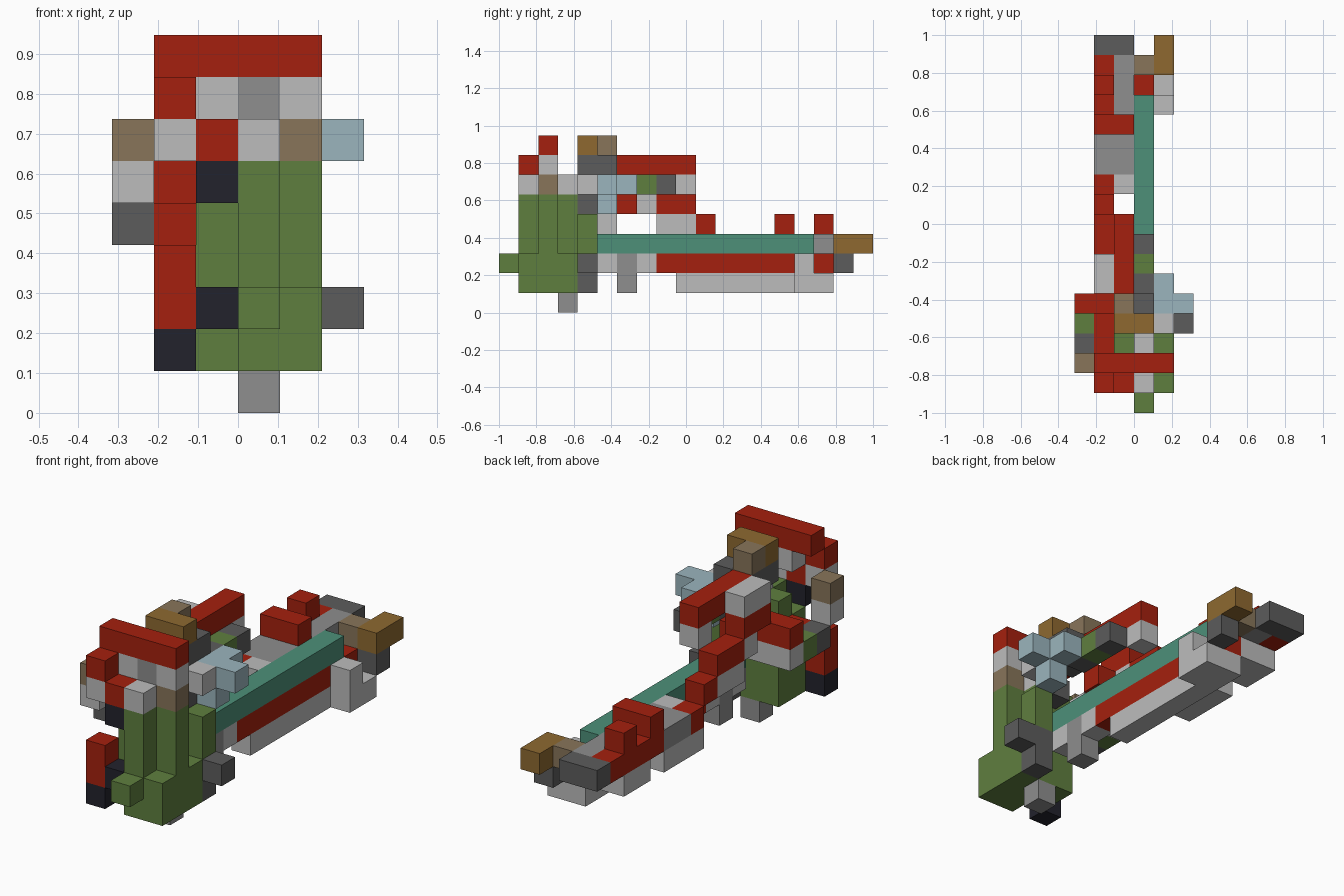
import bpy
from mathutils import Vector

if "Cube" in bpy.data.objects:
    bpy.data.objects.remove(bpy.data.objects["Cube"], do_unlink=True)

UNIT = 2 / 19
ORIGIN = Vector((-3, -9.5, 0))


def material(name, hex_code):
    """Flat material from a display colour, converted to linear."""
    rgb = [int(hex_code[i:i + 2], 16) / 255 for i in (0, 2, 4)]
    colour = [c / 12.92 if c < 0.04 else ((c + 0.055) / 1.055) ** 2.4 for c in rgb] + [1]
    mat = bpy.data.materials.new(name)
    mat.use_nodes = True
    mat.diffuse_color = colour
    mat.node_tree.nodes["Principled BSDF"].inputs["Base Color"].default_value = colour
    return mat


red = material("red", "A5200E")
light = material("light grey", "BCBCBC")
grey = material("mid grey", "8E8E8E")
dark = material("dark grey", "5C5C5C")
green = material("olive green", "5F7F3F")
brown = material("brown", "8E6930")
tan = material("tan", "88755A")
blue = material("pale blue", "9BB5BD")
teal = material("teal", "4D9079")
navy = material("navy", "22222C")


def box(name, mat, at, size=(1, 1, 1)):
    """Block on the unit grid, given its low corner and its size."""
    bpy.ops.mesh.primitive_cube_add(size=1)
    obj = bpy.context.object
    obj.name = name
    low, span = Vector(at), Vector(size)
    for v in obj.data.vertices:
        v.co = (ORIGIN + low + span * 0.5 + v.co * span) * UNIT
    obj.data.materials.append(mat)


# Green front body
box("front_nub", green, at=(3, 0, 2))
box("body_core", green, at=(3, 1, 1), size=(1, 3, 5))
box("left_column", green, at=(4, 2, 1), size=(1, 1, 5))
box("left_front_step", green, at=(4, 1, 1), size=(1, 1, 2))
box("left_back_step", green, at=(4, 3, 1), size=(1, 1, 2))
box("left_back_column", green, at=(4, 4, 3), size=(1, 1, 2))
box("right_column", green, at=(2, 2, 1), size=(1, 2, 4))
box("right_column_top", green, at=(2, 3, 5))
box("body_foot", grey, at=(3, 3, 0))

# Front right corner
box("corner_foot", navy, at=(1, 1, 1))
box("corner_post", red, at=(1, 1, 2), size=(1, 1, 2))
box("lower_joint", navy, at=(2, 1, 2))
box("upper_joint", navy, at=(2, 1, 5))
box("upper_joint_cap", red, at=(2, 1, 6))
box("corner_block", light, at=(1, 1, 6))
box("corner_cap", red, at=(1, 1, 7))

# Front top bar and its supports
box("front_top_bar", red, at=(1, 2, 8), size=(4, 1, 1))
box("bar_support_right", light, at=(2, 2, 7))
box("bar_support_middle", grey, at=(3, 2, 7))
box("bar_support_left", light, at=(4, 2, 7))
box("left_column_cap", tan, at=(4, 2, 6))
box("core_front_cap", light, at=(3, 1, 6))
box("core_back_cap", light, at=(3, 3, 6))

# Right side chain
box("chain_top", tan, at=(0, 2, 6))
box("chain_middle", light, at=(0, 2, 5))
box("chain_bottom", dark, at=(0, 3, 4))
box("chain_green_link", green, at=(0, 4, 4))
box("chain_red_link", red, at=(0, 5, 5))
box("chain_red_rail", red, at=(1, 3, 4), size=(1, 2, 1))
box("chain_red_end", red, at=(1, 5, 5))
box("chain_base", light, at=(0, 5, 4), size=(3, 1, 1))

# Brown crown and dark core
box("crown", brown, at=(2, 4, 8), size=(2, 1, 1))
box("crown_back", tan, at=(2, 5, 8))
box("crown_base", dark, at=(2, 4, 7), size=(2, 2, 1))
box("crown_post", dark, at=(3, 4, 5))
box("crown_side", light, at=(4, 4, 6))

# Pale blue cluster
box("blue_bar", blue, at=(4, 5, 6), size=(2, 1, 1))
box("blue_lower", blue, at=(4, 5, 5))
box("blue_back", blue, at=(4, 6, 6))

# Upper rear ridge
box("ridge_bar", red, at=(2, 6, 7), size=(1, 4, 1))
box("ridge_side", light, at=(1, 6, 7), size=(1, 2, 1))
box("ridge_side_lower", red, at=(1, 6, 6), size=(1, 2, 1))
box("ridge_dark_front", dark, at=(3, 6, 6))
box("ridge_green", green, at=(3, 7, 6))
box("ridge_dark_back", dark, at=(3, 8, 6))
box("ridge_end", light, at=(2, 9, 6))
box("ridge_red_prop", red, at=(2, 6, 5))
box("ridge_grey_prop", light, at=(1, 7, 5))
box("stair_top", red, at=(1, 8, 5), size=(1, 2, 1))
box("stair_support", light, at=(1, 8, 4), size=(1, 2, 1))
box("stair_middle", red, at=(1, 10, 4))
box("stair_bottom", red, at=(1, 11, 3))

# Underside blocks
box("left_peg", dark, at=(4, 4, 2), size=(2, 1, 1))
box("left_peg_base", dark, at=(4, 4, 1))
box("belly_front", light, at=(3, 5, 2))
box("belly_middle", grey, at=(3, 6, 1), size=(1, 1, 2))
box("belly_back", light, at=(3, 7, 2))

# Long beam
box("beam", teal, at=(3, 5, 3), size=(1, 11, 1))
box("beam_stripe", red, at=(3, 8, 2), size=(1, 7, 1))
box("beam_base", light, at=(3, 9, 1), size=(1, 6, 1))

# Rear deck beside the beam
box("deck_front", light, at=(2, 11, 3))
box("deck", grey, at=(1, 12, 3), size=(2, 2, 1))
box("deck_base", light, at=(1, 11, 2), size=(1, 3, 1))
box("deck_bar", red, at=(1, 14, 4), size=(2, 1, 1))
box("deck_red_edge", red, at=(1, 14, 3), size=(1, 4, 1))
box("deck_red_peg", red, at=(1, 16, 4))
box("deck_back", grey, at=(2, 14, 3), size=(1, 4, 1))
box("deck_back_base", light, at=(1, 15, 2), size=(2, 2, 1))

# Tail
box("tail_left_block", light, at=(4, 15, 2))
box("tail_base", light, at=(3, 15, 1), size=(2, 2, 1))
box("tail_red_block", red, at=(3, 16, 2))
box("tail_link", tan, at=(3, 17, 3))
box("tail_left_end", brown, at=(4, 17, 3), size=(1, 2, 1))
box("tail_left_base", dark, at=(4, 17, 2))
box("tail_right_end", dark, at=(1, 18, 3), size=(2, 1, 1))
